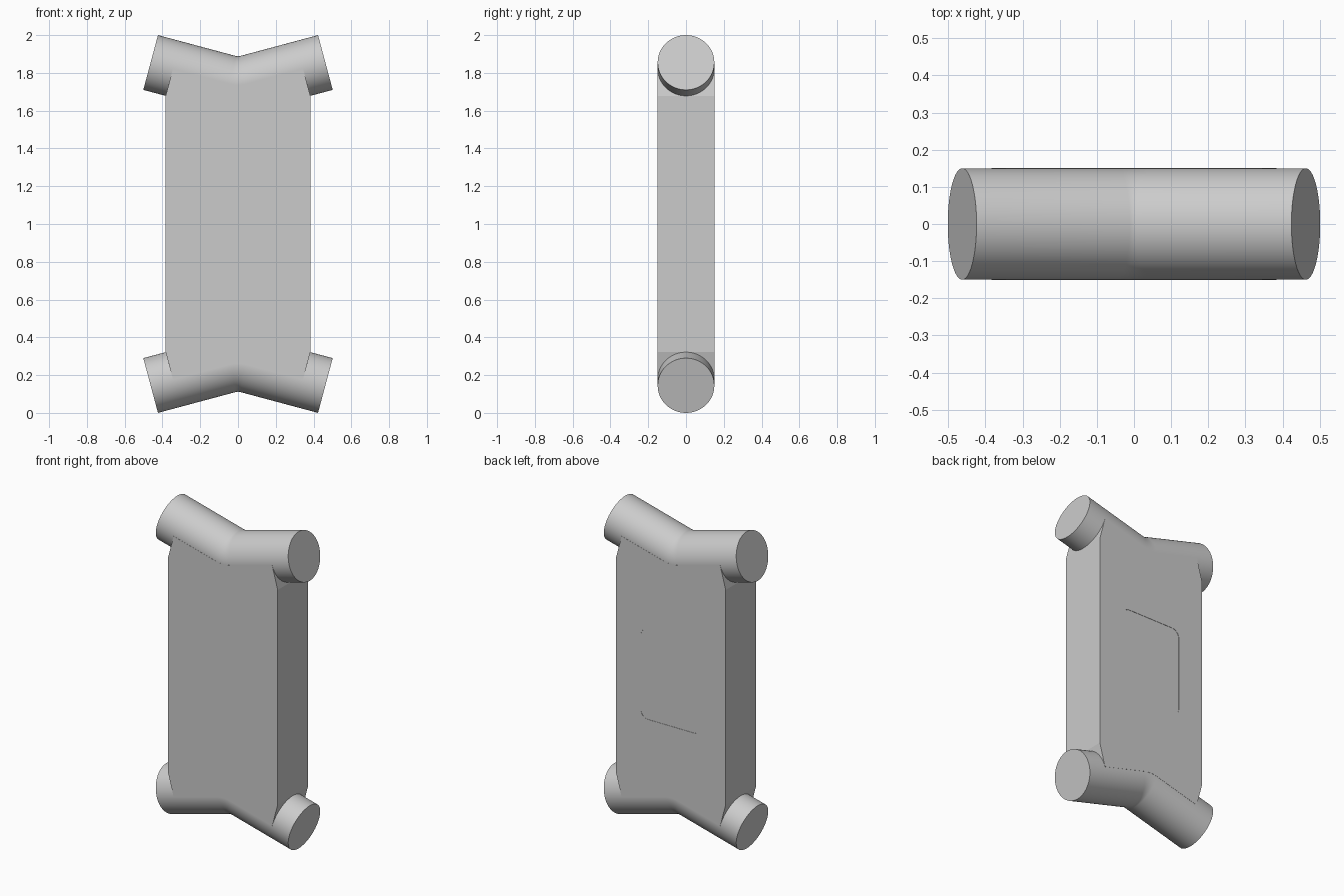
import bpy, bmesh
from math import sin, cos, tan, pi, radians

cube = bpy.data.objects.get("Cube")
if cube:
    bpy.data.objects.remove(cube, do_unlink=True)

RADIUS = 0.15          # tube radius
TILT = radians(15)     # upward slope of each tube half
END_X, END_Z = 0.4625, 1.855
BEND_X = 0.05          # half width of the rounded bend

grey = bpy.data.materials.new("plain grey")
grey.use_nodes = True
colour = (0.6, 0.6, 0.6, 1)
grey.diffuse_color = colour
grey.node_tree.nodes["Principled BSDF"].inputs["Base Color"].default_value = colour


def make_object(name, bm):
    bmesh.ops.recalc_face_normals(bm, faces=bm.faces)
    mesh = bpy.data.meshes.new(name)
    bm.to_mesh(mesh)
    bm.free()
    mesh.materials.append(grey)
    obj = bpy.data.objects.new(name, mesh)
    bpy.context.collection.objects.link(obj)
    bpy.ops.object.select_all(action="DESELECT")
    obj.select_set(True)
    bpy.context.view_layer.objects.active = obj
    return obj


def extrude_profile(name, points, y0, y1):
    """Solid from an x-z outline, running from y0 to y1."""
    bm = bmesh.new()
    face = bm.faces.new([bm.verts.new((x, y0, z)) for x, z in points])
    out = bmesh.ops.extrude_face_region(bm, geom=[face])
    moved = [v for v in out["geom"] if isinstance(v, bmesh.types.BMVert)]
    bmesh.ops.translate(bm, verts=moved, vec=(0, y1 - y0, 0))
    return make_object(name, bm)


# Tube centre line: straight end, rounded bend, straight end
bend_radius = BEND_X / sin(TILT)
bend_z = END_Z - (END_X - BEND_X) * tan(TILT) + bend_radius * cos(TILT)
path = [(-END_X, END_Z, -TILT)]
for i in range(-4, 5):
    a = TILT * i / 4
    path.append((bend_radius * sin(a), bend_z - bend_radius * cos(a), a))
path.append((END_X, END_Z, TILT))


def bent_tube(name, flip, sides=64):
    bm = bmesh.new()
    rings = []
    for x, z, a in path:
        ring = []
        for k in range(sides):
            t = 2 * pi * k / sides
            up = RADIUS * cos(t)
            px, pz = x - up * sin(a), z + up * cos(a)
            ring.append(bm.verts.new((px, RADIUS * sin(t), 2 - pz if flip else pz)))
        rings.append(ring)
    for r0, r1 in zip(rings, rings[1:]):
        for k in range(sides):
            n = (k + 1) % sides
            bm.faces.new((r0[k], r0[n], r1[n], r1[k]))
    bm.faces.new(rings[0])
    bm.faces.new(rings[-1])
    make_object(name, bm)
    bpy.ops.object.shade_smooth_by_angle(angle=radians(30))


bent_tube("top_tube", False)
bent_tube("bottom_tube", True)

# Panel between the tubes: its ends follow the tube centre lines
side_x, side_z = 0.383, 1.678
upper = [(side_x, side_z),
         (side_x - RADIUS * sin(TILT), side_z + RADIUS * cos(TILT))]
upper += [(x, z) for x, z, a in reversed(path[1:-1])]
upper += [(-x, z) for x, z in reversed(upper[:2])]
outline = upper + [(x, 2 - z) for x, z in reversed(upper)]
panel = extrude_profile("panel", outline, -0.151, 0.151)

# Shallow rounded recess in the back of the panel
half_w, half_h, corner = 0.21, 0.285, 0.05
rounded = []
for q, (sx, sz) in enumerate([(1, 1), (-1, 1), (-1, -1), (1, -1)]):
    for k in range(7):
        t = (q + k / 6) * pi / 2
        rounded.append((sx * (half_w - corner) + corner * cos(t),
                        1 + sz * (half_h - corner) + corner * sin(t)))
cutter = extrude_profile("recess_cutter", rounded, 0.149, 0.2)
cutter.hide_render = True
bpy.context.view_layer.objects.active = panel
cut = panel.modifiers.new("recess", "BOOLEAN")
cut.operation = "DIFFERENCE"
cut.object = cutter
bpy.ops.object.modifier_apply(modifier=cut.name)
bpy.data.objects.remove(cutter, do_unlink=True)
